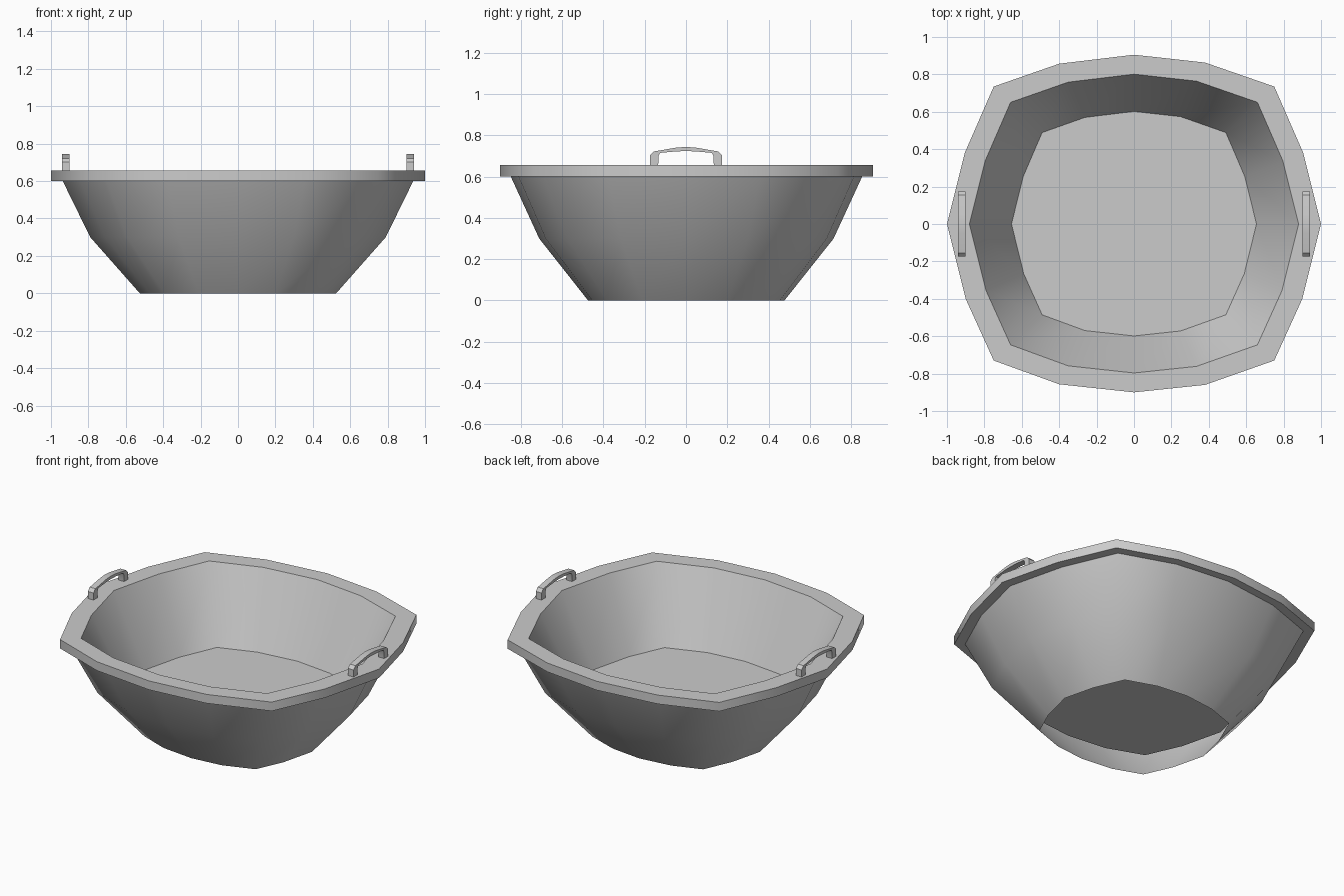
import bpy, bmesh, math

if "Cube" in bpy.data.objects:
    bpy.data.objects.remove(bpy.data.objects["Cube"])

# Rim outline (counter-clockwise); every ring of the basin is a scaled copy
OUTLINE = [(1, 0), (.905, .38), (.75, .735), (.38, .863), (0, .905),
           (-.4, .857), (-.75, .735), (-.905, .38), (-1, 0), (-.9, -.4),
           (-.75, -.73), (-.4, -.857), (0, -.9), (.38, -.86), (.75, -.73), (.9, -.4)]

# Section from open foot, up the outside, over the rim, down to the raised floor:
# (x scale, y scale, z)
SECTION = [(.525, .527, 0), (.79, .79, .3), (.937, .943, .6), (1, 1, .6),
           (1, 1, .657), (.88, .885, .657), (.655, .665, .21)]


def finish(name, bm, angle):
    bmesh.ops.recalc_face_normals(bm, faces=bm.faces)
    me = bpy.data.meshes.new(name)
    bm.to_mesh(me)
    bm.free()
    me.polygons.foreach_set("use_smooth", [True] * len(me.polygons))
    me.set_sharp_from_angle(angle=math.radians(angle))
    ob = bpy.data.objects.new(name, me)
    bpy.context.collection.objects.link(ob)
    return ob


# Basin: skin the rings and close only the floor
bm = bmesh.new()
rings = [[bm.verts.new((x * sx, y * sy, z)) for x, y in OUTLINE] for sx, sy, z in SECTION]
n = len(OUTLINE)
for a, b in zip(rings, rings[1:]):
    for i in range(n):
        j = (i + 1) % n
        bm.faces.new((a[i], a[j], b[j], b[i]))
bm.faces.new(rings[-1])
finish("basin", bm, 50)

# Handles: half of the arch as (outer, inner) pairs in y, z, mirrored and given thickness in x
HALF = [((.175, .65), (.135, .65)), ((.175, .702), (.133, .70)),
        ((.155, .722), (.125, .715)), ((.05, .74), (.05, .722))]
ARCH = HALF + [((0, .744), (0, .724))] + \
    [((-o[0], o[1]), (-i[0], i[1])) for o, i in reversed(HALF)]


def handle(name, cx):
    bm = bmesh.new()
    loops = [[bm.verts.new((cx + dx, *p)) for dx, p in
              ((-.02, o), (.02, o), (.02, i), (-.02, i))] for o, i in ARCH]
    for a, b in zip(loops, loops[1:]):
        for k in range(4):
            m = (k + 1) % 4
            bm.faces.new((a[k], a[m], b[m], b[k]))
    bm.faces.new(loops[0])
    bm.faces.new(loops[-1])
    finish(name, bm, 30)


handle("right_handle", .922)
handle("left_handle", -.922)
